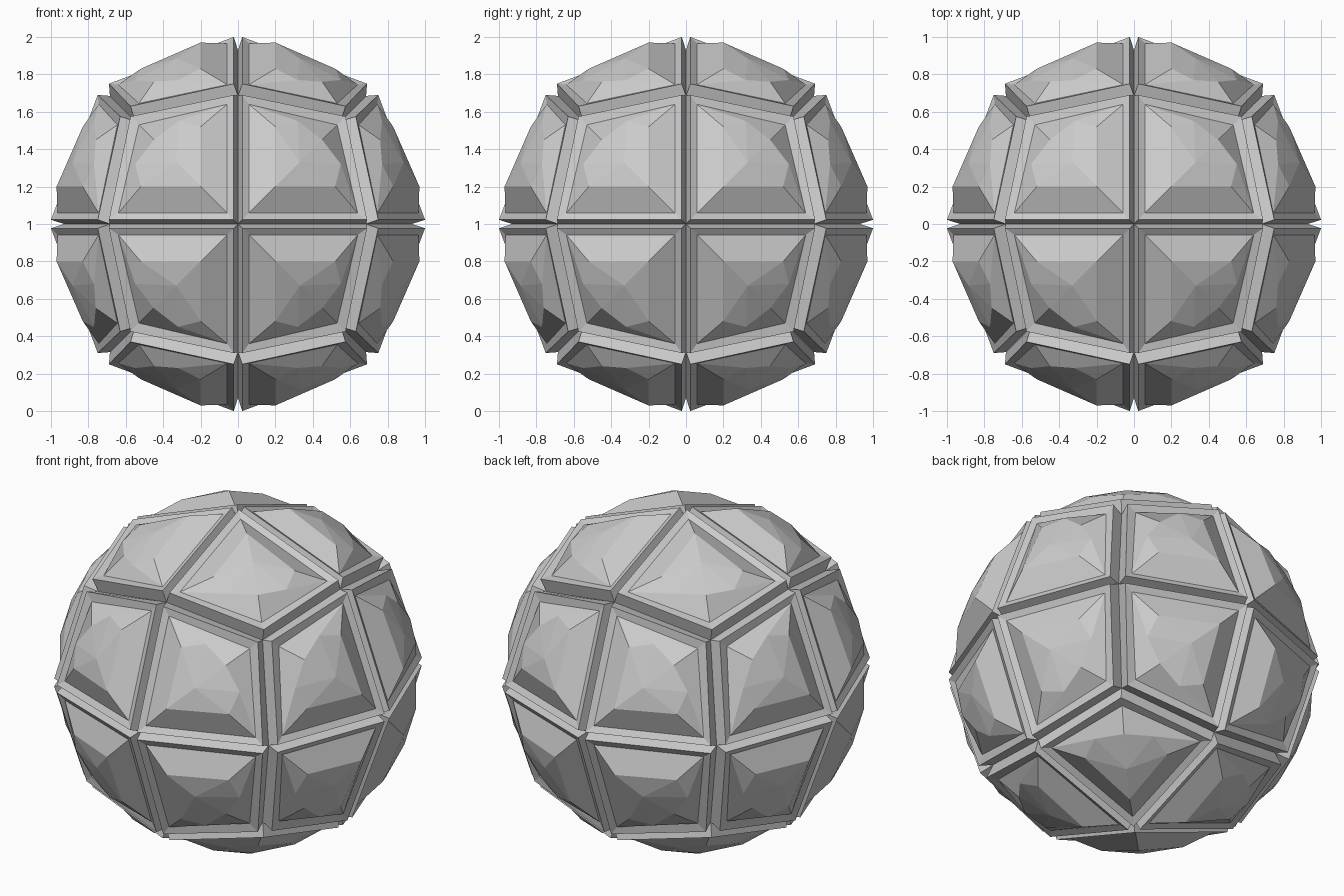
import bpy
import math
from mathutils import Matrix, Vector

cube = bpy.data.objects.get("Cube")
if cube:
    bpy.data.objects.remove(cube, do_unlink=True)

stone = bpy.data.materials.new("light_grey")
stone.use_nodes = True
grey = (0.6, 0.6, 0.6, 1)
stone.diffuse_color = grey
stone.node_tree.nodes["Principled BSDF"].inputs["Base Color"].default_value = grey


def mirrored(points):
    """Close a loop that is symmetric about the kite's diagonal (x = y)."""
    return points + [(y, x, z) for x, y, z in reversed(points[1:-1])]


# Kite panel: loops run from the face centre over the edge to the cube corner
groove = mirrored([(0, 0, .93), (.685, 0, .685), (.55, .55, .55)])
rim = mirrored([(.023, .023, 1.0), (.69, .023, .75), (.575, .575, .63)])
inner = mirrored([(.058, .058, .965), (.64, .058, .745), (.53, .53, .645)])
crown = mirrored([(.2, .2, .97), (.52, .2, .83), (.55, .32, .77), (.45, .45, .76)])
peak = [(.33, .33, .885)]

verts = groove + rim + inner + crown + peak
faces = []
# Groove walls and sloping rim
for ring in (0, 4):
    for i in range(4):
        j = (i + 1) % 4
        faces.append((ring + i, ring + j, ring + 4 + j, ring + 4 + i))
# Pillow sides
A, B, C, D = range(8, 12)
c = list(range(12, 18))
faces += [(A, B, c[1], c[0]), (B, c[2], c[1]), (B, C, c[3], c[2]),
          (C, D, c[4], c[3]), (D, c[5], c[4]), (D, A, c[0], c[5])]
# Pillow top
faces += [(c[i], c[(i + 1) % 6], 18) for i in range(6)]

panel = bpy.data.meshes.new("panel")
panel.from_pydata([Vector(v) for v in verts], [], faces)
panel.materials.append(stone)
panel.update()

# Four panels on each of the six sides
quarter = math.pi / 2
sides = {"top": Matrix(), "bottom": Matrix.Rotation(math.pi, 4, "X"),
         "front": Matrix.Rotation(quarter, 4, "X"),
         "back": Matrix.Rotation(-quarter, 4, "X"),
         "left": Matrix.Rotation(quarter, 4, "Y"),
         "right": Matrix.Rotation(-quarter, 4, "Y")}
lift = Matrix.Translation((0, 0, 1))
for side, turn in sides.items():
    for k in range(4):
        obj = bpy.data.objects.new(f"{side}_panel_{k + 1}", panel)
        obj.matrix_world = lift @ turn @ Matrix.Rotation(k * quarter, 4, "Z")
        bpy.context.collection.objects.link(obj)
